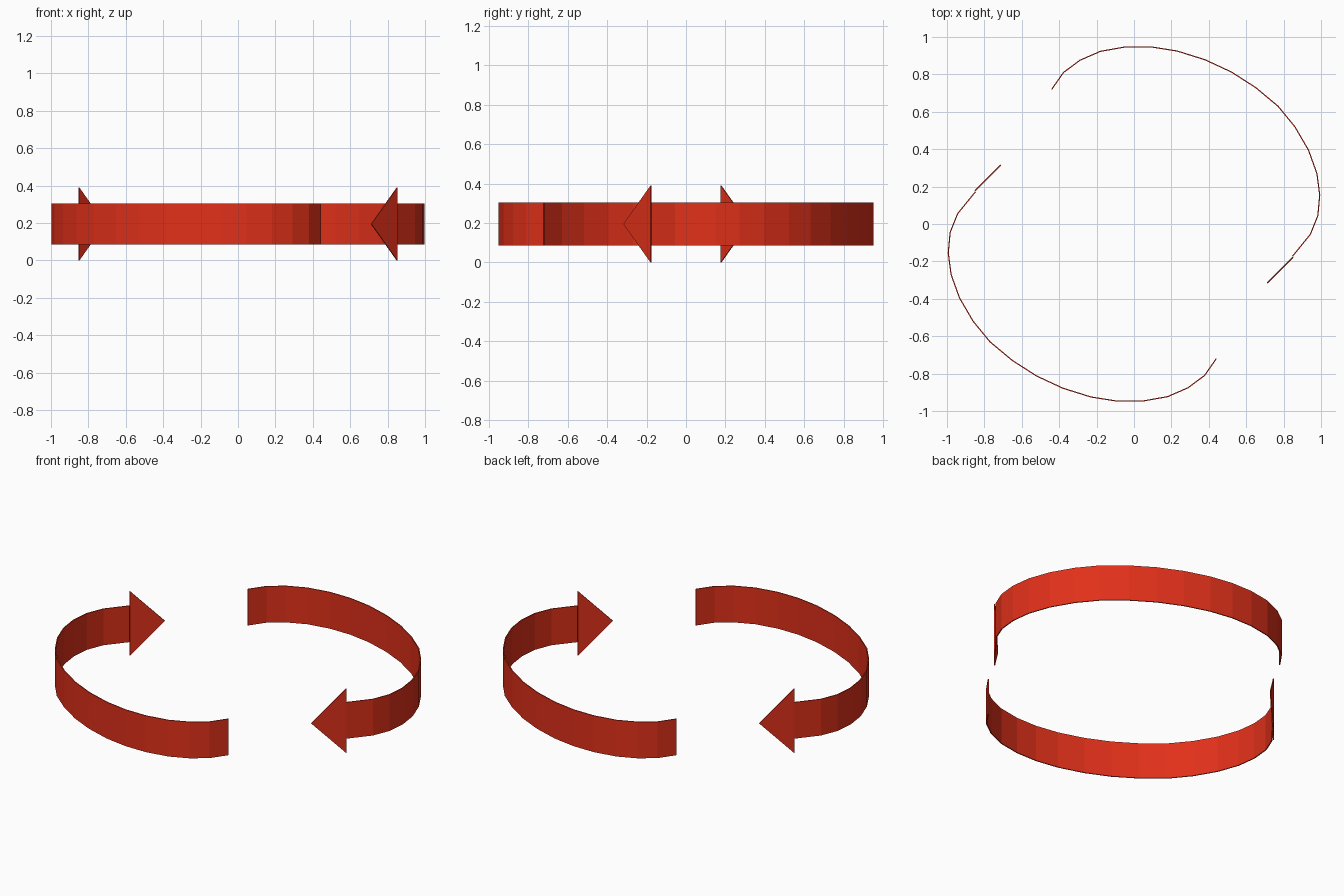
import bpy
import math

if "Cube" in bpy.data.objects:
    bpy.data.objects.remove(bpy.data.objects["Cube"])

THICK = 0.006
MID_Z = 0.195

red = bpy.data.materials.new("red")
red.diffuse_color = (0.75, 0.03, 0.01, 1)
red.use_nodes = True
red.node_tree.nodes["Principled BSDF"].inputs["Base Color"].default_value = red.diffuse_color

# Ribbon path seen from above, tail to arrowhead
PATH = [(-0.44, 0.72), (-0.377, 0.81), (-0.29, 0.875), (-0.18, 0.923), (-0.045, 0.947),
        (0.09, 0.947), (0.23, 0.925), (0.38, 0.878), (0.52, 0.813), (0.65, 0.73),
        (0.77, 0.63), (0.86, 0.52), (0.933, 0.395), (0.978, 0.27), (0.993, 0.155),
        (0.983, 0.045), (0.943, -0.055), (0.848, -0.172)]
BASE, TIP = (0.85, -0.178), (0.712, -0.316)


def sheet(name, verts, faces, turn):
    """Thin red sheet, turned about the vertical axis."""
    mesh = bpy.data.meshes.new(name)
    mesh.from_pydata(verts, [], faces)
    mesh.materials.append(red)
    obj = bpy.data.objects.new(name, mesh)
    bpy.context.collection.objects.link(obj)
    obj.rotation_euler.z = turn
    mod = obj.modifiers.new("thickness", 'SOLIDIFY')
    mod.thickness = THICK
    mod.offset = 0
    return obj


# Two identical arrows, half a turn apart
for side, turn in (("back", 0), ("front", math.pi)):
    # Curved band
    half = 0.11
    verts = [(x, y, MID_Z + s * half) for x, y in PATH for s in (-1, 1)]
    faces = [(2 * i, 2 * i + 2, 2 * i + 3, 2 * i + 1) for i in range(len(PATH) - 1)]
    sheet(f"{side}_arrow_band", verts, faces, turn)

    # Triangular head
    head = [(*BASE, 0), (*TIP, MID_Z), (*BASE, 2 * MID_Z)]
    sheet(f"{side}_arrow_head", head, [(0, 1, 2)], turn)
